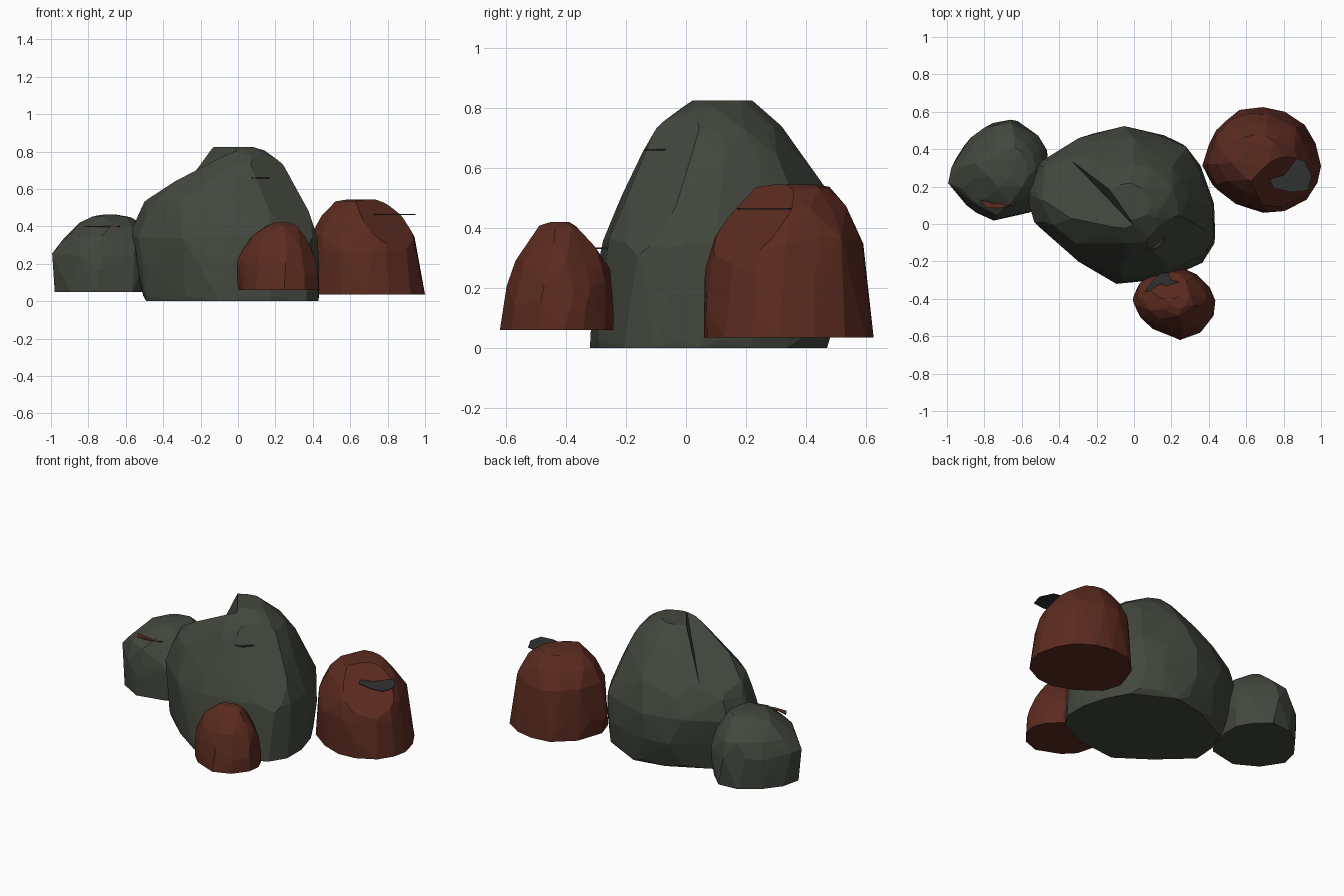
import bpy, bmesh, random
from mathutils import Vector

if "Cube" in bpy.data.objects:
    bpy.data.objects.remove(bpy.data.objects["Cube"])


def material(name, rgb):
    m = bpy.data.materials.new(name)
    m.diffuse_color = (*rgb, 1)
    m.use_nodes = True
    m.node_tree.nodes["Principled BSDF"].inputs["Base Color"].default_value = m.diffuse_color
    return m


GREEN = material("mossy grey green", (0.055, 0.064, 0.048))
RED = material("rust red", (0.105, 0.024, 0.014))
DARK = material("charcoal", (0.030, 0.031, 0.031))


def finish(name, bm, mat):
    bmesh.ops.recalc_face_normals(bm, faces=bm.faces)
    me = bpy.data.meshes.new(name)
    bm.to_mesh(me)
    bm.free()
    me.materials.append(mat)
    ob = bpy.data.objects.new(name, me)
    bpy.context.collection.objects.link(ob)
    return ob


def hull(name, mat, points, chamfer=None):
    """Faceted convex shell around the points, with one optional broken-off corner."""
    bm = bmesh.new()
    for p in points:
        bm.verts.new(p)
    out = bmesh.ops.convex_hull(bm, input=bm.verts)
    loose = {e for e in out["geom_interior"] + out["geom_unused"]
             if isinstance(e, bmesh.types.BMVert)}
    bmesh.ops.delete(bm, geom=list(loose), context='VERTS')
    bmesh.ops.dissolve_limit(bm, angle_limit=0.03, verts=bm.verts, edges=bm.edges)
    if chamfer:
        bmesh.ops.bisect_plane(bm, geom=bm.verts[:] + bm.edges[:] + bm.faces[:],
                               plane_co=Vector(chamfer[0]),
                               plane_no=Vector(chamfer[1]).normalized(), clear_outer=True)
        bmesh.ops.holes_fill(bm, edges=[e for e in bm.edges if e.is_boundary], sides=0)
    return finish(name, bm, mat)


def rock(name, mat, outline, levels, seed, chamfer=None):
    """Fit one plan outline to (z, x0, x1, y0, y1) at each level, then wrap it."""
    rng = random.Random(seed)
    xs, ys = zip(*outline)
    unit = [((x - min(xs)) / (max(xs) - min(xs)),
             (y - min(ys)) / (max(ys) - min(ys))) for x, y in outline]
    pts = []
    for i, (z, x0, x1, y0, y1) in enumerate(levels):
        inner = 0 < i < len(levels) - 1
        for j, (u, v) in enumerate(unit):
            nu, nv = unit[(j + 1) % len(unit)]
            t = rng.uniform(0, 0.45) if inner else 0
            k = rng.uniform(0.985, 1.03) if inner else 1
            u, v = u + (nu - u) * t, v + (nv - v) * t
            u, v = 0.5 + (u - 0.5) * k, 0.5 + (v - 0.5) * k
            dz = rng.uniform(-0.015, 0.015) if inner and z > 0.1 else 0
            pts.append((x0 + u * (x1 - x0), y0 + v * (y1 - y0), z + dz))
    return hull(name, mat, pts, chamfer)


def chip(name, mat, points, z, thick=0.005):
    """Thin flat flake lying level on a rock."""
    bm = bmesh.new()
    low = [bm.verts.new((x, y, z - thick / 2)) for x, y in points]
    top = [bm.verts.new((x, y, z + thick / 2)) for x, y in points]
    bm.faces.new(low[::-1])
    bm.faces.new(top)
    for i in range(len(low)):
        j = (i + 1) % len(low)
        bm.faces.new((low[i], low[j], top[j], top[i]))
    return finish(name, bm, mat)


# Large central boulder
boulder = rock("main_boulder", GREEN,
     [(-.57, .03), (-.36, -.16), (-.14, -.31), (.15, -.28), (.36, -.19), (.43, -.08),
      (.43, .08), (.38, .25), (.30, .39), (.16, .46), (.02, .53), (-.20, .49),
      (-.50, .34), (-.56, .18)],
     [(0, -.49, .43, -.32, .47), (.03, -.51, .43, -.315, .495), (.18, -.545, .43, -.305, .53),
      (.35, -.575, .42, -.29, .53), (.47, -.54, .37, -.24, .48), (.53, -.50, .34, -.215, .45),
      (.64, -.37, .295, -.155, .385), (.73, -.26, .24, -.105, .325), (.80, -.185, .14, .00, .25),
      (.825, -.16, .08, .02, .22)], 3, ((.13, -.105, .655), (.55, -.66, .5)))


# Sloping ledge broken out of the boulder's upper left
def ledge_z(x, y):
    return 0.515 + 0.46 * (x + 0.5) - 0.30 * (y - 0.2)


plan = [(-.40, .407), (.15, -.167), (-.55, -.867), (-1.1, -.293)]
cutter = hull("ledge_cutter", GREEN,
              [(x, y, ledge_z(x, y)) for x, y in plan]
              + [(x + .2, y + .2, ledge_z(x, y) + 1) for x, y in plan])
cutter.hide_render = True
cutter.hide_set(True)
cut = boulder.modifiers.new("ledge", 'BOOLEAN')
cut.operation = 'DIFFERENCE'
cut.solver = 'EXACT'
cut.object = cutter

# Left green rock
rock("left_rock", GREEN,
     [(-1, .23), (-.91, .10), (-.76, .02), (-.56, .06), (-.49, .17), (-.47, .28),
      (-.47, .38), (-.52, .46), (-.62, .55), (-.76, .54), (-.88, .46), (-.97, .35)],
     [(.05, -.98, -.48, .02, .55), (.15, -.985, -.465, .02, .55), (.25, -.995, -.465, .02, .555),
      (.34, -.945, -.49, .05, .53), (.41, -.86, -.53, .10, .47), (.445, -.78, -.57, .17, .41),
      (.463, -.72, -.65, .24, .34)], 5)

# Right red rock
rock("right_rock", RED,
     [(.36, .33), (.40, .21), (.54, .11), (.68, .06), (.80, .07), (.92, .13), (.98, .22),
      (1, .31), (.97, .43), (.91, .53), (.80, .60), (.68, .625), (.55, .61), (.42, .50)],
     [(.035, .38, 1, .06, .625), (.14, .37, .98, .06, .615), (.26, .375, .965, .065, .605),
      (.36, .39, .94, .095, .595), (.46, .44, .88, .15, .54), (.525, .52, .80, .22, .48),
      (.545, .59, .73, .30, .43)], 8, ((.78, .265, .455), (.48, -.55, .68)))

# Small front red rock
rock("front_rock", RED,
     [(-.01, -.38), (.02, -.49), (.09, -.56), (.24, -.62), (.35, -.58), (.42, -.49),
      (.43, -.41), (.40, -.34), (.33, -.27), (.24, -.23), (.12, -.26), (.04, -.31)],
     [(.06, 0, .435, -.62, -.23), (.14, -.01, .43, -.61, -.23), (.21, -.01, .42, -.60, -.235),
      (.28, .02, .395, -.58, -.25), (.34, .06, .36, -.54, -.29), (.395, .13, .32, -.49, -.35),
      (.42, .19, .28, -.45, -.39)], 11, ((.16, -.325, .325), (-.2, .72, .66)))

# Loose flakes
chip("right_flake", DARK,
     [(.72, .24), (.80, .26), (.87, .35), (.91, .34), (.95, .26), (.93, .18), (.85, .17),
      (.75, .19)], .463)
chip("front_flake", DARK,
     [(.06, -.36), (.10, -.30), (.17, -.24), (.20, -.30), (.24, -.31), (.23, -.35),
      (.14, -.32), (.08, -.36)], .332)
chip("main_flake", DARK,
     [(.07, -.13), (.12, -.11), (.14, -.07), (.18, -.035), (.18, -.05), (.15, -.10),
      (.13, -.125), (.08, -.14)], .66)
chip("left_flake", RED,
     [(-.82, .13), (-.75, .11), (-.63, .115), (-.64, .10), (-.71, .085), (-.79, .085)], .40)
